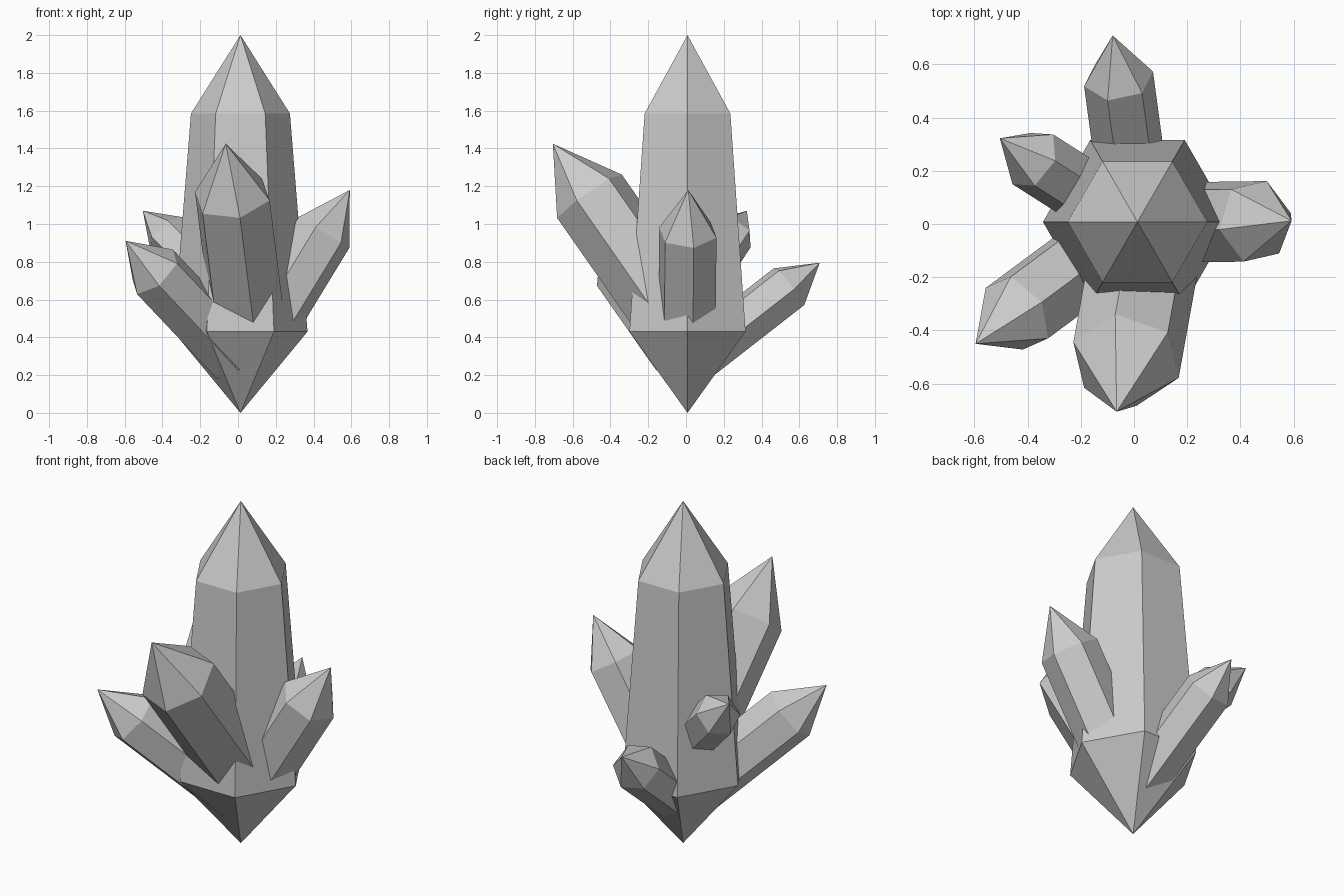
import bpy, bmesh, math
from mathutils import Vector

if "Cube" in bpy.data.objects:
    bpy.data.objects.remove(bpy.data.objects["Cube"])


def crystal(name, tip, ring, corner, radius, body, base_radius, point):
    """Six-sided crystal: tip, upper ring centre, direction to one ring corner,
    ring radius, prism length, lower ring radius and length of the lower point."""
    tip, ring, corner = Vector(tip), Vector(ring), Vector(corner)
    axis = (tip - ring).normalized()
    u = (corner - axis * corner.dot(axis)).normalized()
    v = axis.cross(u)
    bm = bmesh.new()

    def hexagon(centre, r):
        return [bm.verts.new(centre + r * (math.cos(k * math.pi / 3) * u
                                           + math.sin(k * math.pi / 3) * v))
                for k in range(6)]

    low = hexagon(ring - axis * body, base_radius)
    high = hexagon(ring, radius)
    top = bm.verts.new(tip)
    bottom = bm.verts.new(ring - axis * (body + point))
    for k in range(6):
        n = (k + 1) % 6
        bm.faces.new((low[k], low[n], high[n], high[k]))
        bm.faces.new((high[k], high[n], top))
        bm.faces.new((low[n], low[k], bottom))
    bmesh.ops.recalc_face_normals(bm, faces=bm.faces)
    mesh = bpy.data.meshes.new(name)
    bm.to_mesh(mesh)
    bm.free()
    obj = bpy.data.objects.new(name, mesh)
    bpy.context.collection.objects.link(obj)


# Large upright crystal, tapering upward
crystal("main_crystal", (0.013, 0.008, 2), (0.013, 0.008, 1.585), (1, 0, 0),
        0.262, 1.155, 0.355, 0.43)

# Leaning side crystals: name, tip, ring centre, corner direction, radius, body
side_crystals = [
    ("front_crystal", (-0.065, -0.705, 1.425), (-0.03, -0.511, 1.147),
     (0.198, -0.062, -0.029), 0.21, 0.75),
    ("right_crystal", (0.592, 0.012, 1.18), (0.455, 0.01, 0.955),
     (0.047, 0.155, -0.025), 0.16, 0.55),
    ("back_crystal", (-0.08, 0.708, 0.795), (-0.058, 0.545, 0.668),
     (0.13, 0.028, -0.013), 0.133, 0.60),
    ("front_left_crystal", (-0.595, -0.45, 0.911), (-0.44, -0.335, 0.747),
     (0.114, -0.092, 0.043), 0.157, 0.69),
    ("back_left_crystal", (-0.504, 0.322, 1.07), (-0.38, 0.243, 0.948),
     (0.077, 0.09, 0.015), 0.122, 0.45),
]
for name, tip, ring, corner, radius, body in side_crystals:
    crystal(name, tip, ring, corner, radius, body, radius, 0.06)
